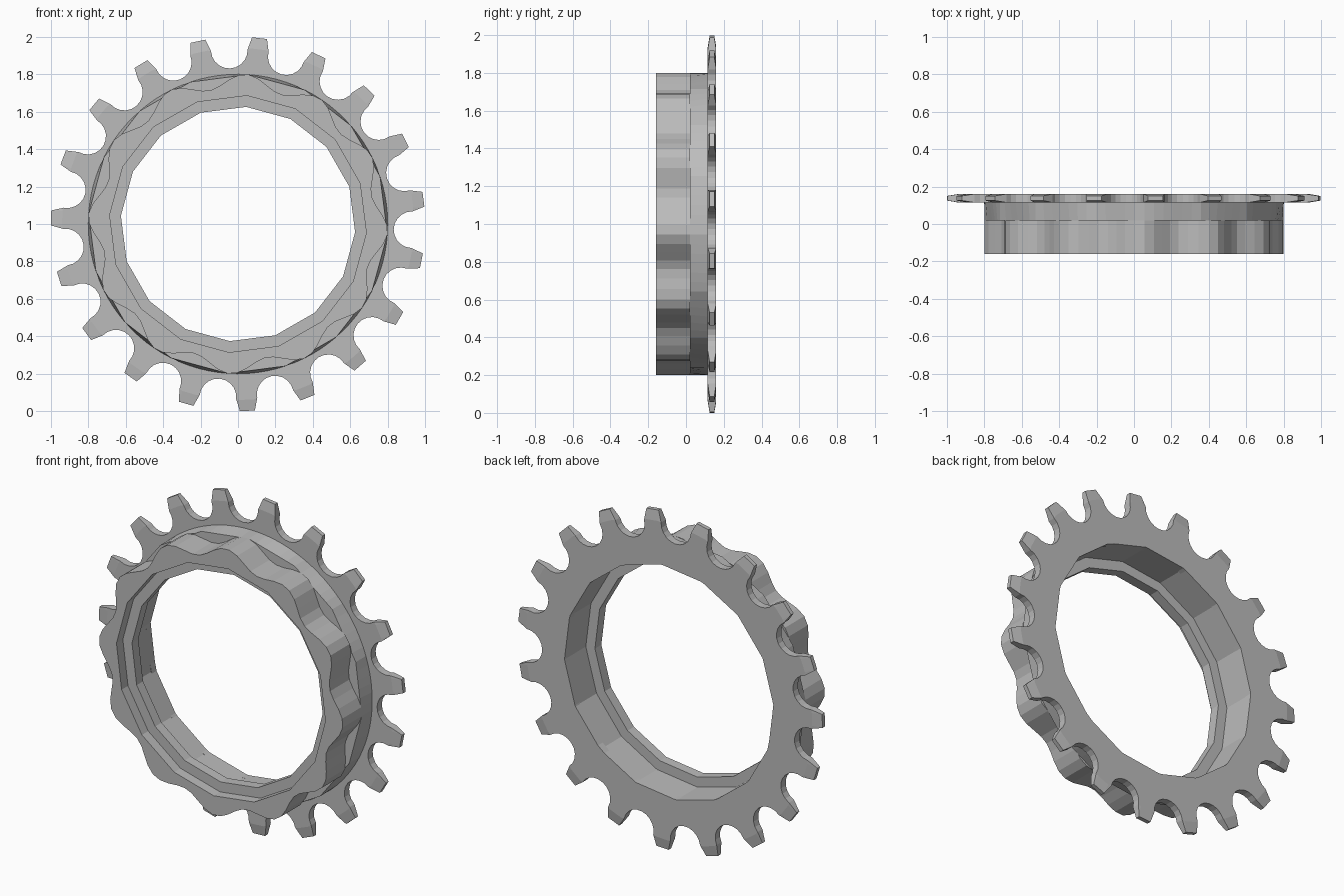
import bpy, bmesh
from math import sin, cos, pi, radians, asin, atan2, hypot

cube = bpy.data.objects.get("Cube")
if cube:
    bpy.data.objects.remove(cube, do_unlink=True)

SIDES, TEETH, WAVES, STEPS = 16, 19, 12, 96
BORE_START = radians(-4)
BORE, LIP = 0.687, 0.627
DISC_FRONT, DISC_BACK = 0.115, 0.16

steel = bpy.data.materials.new("grey_steel")
steel.use_nodes = True
steel.diffuse_color = (0.5, 0.5, 0.5, 1)
steel.node_tree.nodes["Principled BSDF"].inputs["Base Color"].default_value = (0.5, 0.5, 0.5, 1)


def polygon(radius):
    """Radius of a 16-sided outline as a function of angle."""
    step = 2 * pi / SIDES
    return lambda a: radius * cos(step / 2) / cos((a - BORE_START) % step - step / 2)


def circle(radius):
    return lambda a: radius


def wave(a):
    return 0.765 + 0.036 * cos(WAVES * (a + radians(3)))


def ring(radius, y, angles):
    return [(radius(a) * cos(a), y, 1 + radius(a) * sin(a)) for a in angles]


def loft(name, rings):
    """Skin a closed loop of closed rings into a solid."""
    bm = bmesh.new()
    rows = [[bm.verts.new(p) for p in r] for r in rings]
    n = len(rows[0])
    for i, row in enumerate(rows):
        after = rows[(i + 1) % len(rows)]
        for j in range(n):
            k = (j + 1) % n
            bm.faces.new((row[j], row[k], after[k], after[j]))
    bmesh.ops.remove_doubles(bm, verts=bm.verts, dist=1e-5)
    bmesh.ops.recalc_face_normals(bm, faces=bm.faces)
    mesh = bpy.data.meshes.new(name)
    bm.to_mesh(mesh)
    bm.free()
    mesh.materials.append(steel)
    obj = bpy.data.objects.new(name, mesh)
    bpy.context.collection.objects.link(obj)
    return obj


# Hub: scalloped front collar, round shoulder behind, stepped bore with inner lip
angles = [BORE_START + 2 * pi * i / STEPS for i in range(STEPS)]
hub_profile = [
    (wave, -0.16), (wave, 0.02),
    (polygon(0.8), 0.02), (circle(0.8), DISC_FRONT),
    (polygon(BORE), DISC_FRONT), (polygon(BORE), -0.04),
    (polygon(LIP), -0.04), (polygon(LIP), -0.10),
    (polygon(BORE), -0.10), (polygon(BORE), -0.16),
]
loft("hub", [ring(r, y, angles) for r, y in hub_profile])

# Toothed disc outline: tooth tip, then a round gullet, repeated
PITCH, GULLET, TIP = 0.93, 0.098, 1.0
half_pitch = pi / TEETH
outline = []
for t in range(TEETH):
    centre = radians(7.6) + 2 * half_pitch * t
    outline += [(centre - 0.04, TIP), (centre + 0.04, TIP)]
    for i in range(11):
        g = pi * i / 10
        u, v = PITCH - GULLET * sin(g), -GULLET * cos(g)
        outline.append((centre + half_pitch + atan2(v, u), hypot(u, v)))


def disc_ring(limit, side):
    """Outline clipped to a radius; teeth thin out past the pitch radius."""
    pts = []
    for a, r in outline:
        r = min(r, limit)
        half = (DISC_BACK - DISC_FRONT) / 2 - max(0, r - 0.94) * 0.17
        y = (DISC_FRONT + DISC_BACK) / 2 + side * half
        pts.append((r * cos(a), y, 1 + r * sin(a)))
    return pts


bore_angles = [a for a, r in outline]
loft("toothed_disc", [
    ring(polygon(BORE), DISC_FRONT, bore_angles),
    disc_ring(0.94, -1), disc_ring(TIP, -1),
    disc_ring(TIP, 1), disc_ring(0.94, 1),
    ring(polygon(BORE), DISC_BACK, bore_angles),
])
